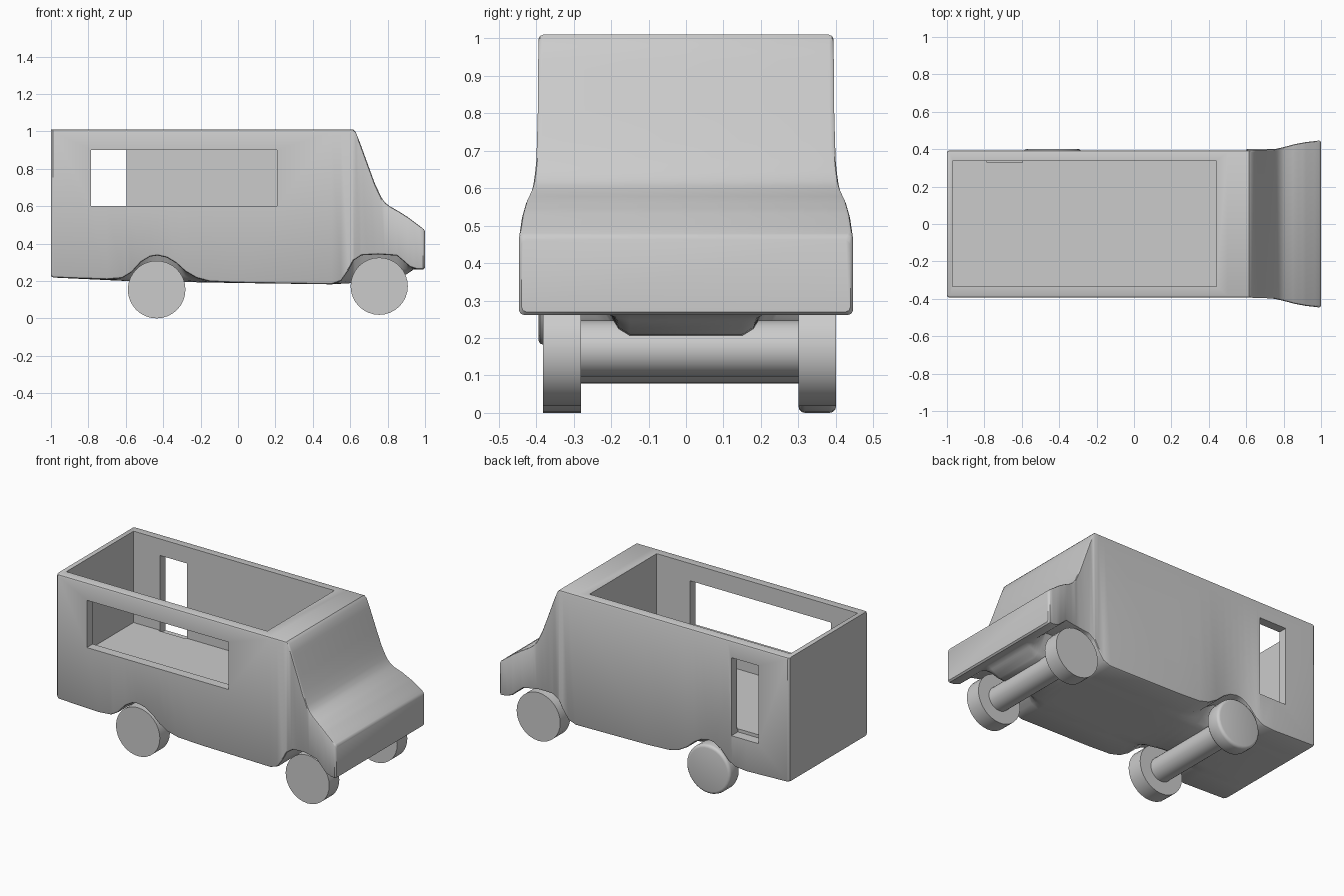
import bpy, bmesh, math

if "Cube" in bpy.data.objects:
    bpy.data.objects.remove(bpy.data.objects["Cube"])

# (x, z) or (x, half-width) profiles along the van
TOP = [(-1, 1.01), (.615, 1.01), (.63, .995), (.65, .945), (.69, .835), (.73, .725),
       (.765, .65), (.785, .62), (.81, .60), (.86, .572), (.91, .54), (.97, .495), (.995, .475), (1, .462)]
SIDE = [(-1, .225), (-.985, .218), (-.7, .208), (-.62, .215), (-.57, .245), (-.52, .30), (-.47, .33),
        (-.43, .336), (-.38, .325), (-.33, .295), (-.28, .25), (-.22, .215), (-.15, .197),
        (0, .19), (.5, .182), (.55, .20), (.59, .255), (.62, .31), (.66, .337), (.75, .342),
        (.85, .335), (.88, .31), (.92, .275), (.96, .262), (.99, .262), (1, .27)]
MID = [(-1, .225), (-.985, .218), (-.6, .20), (0, .189), (.5, .182), (.75, .197), (.85, .21),
       (.9, .235), (.94, .262), (.99, .262), (1, .27)]
WIDTH = [(-1, .385), (-.99, .394), (.62, .394), (.7, .396), (.75, .40), (.8, .411), (.86, .427),
         (.92, .438), (.99, .446), (1, .439)]


def sample(table, x):
    for (x0, a), (x1, b) in zip(table, table[1:]):
        if x <= x1:
            return a + (b - a) * (x - x0) / (x1 - x0)
    return table[-1][1]


def make(name, bm):
    bmesh.ops.recalc_face_normals(bm, faces=bm.faces)
    me = bpy.data.meshes.new(name)
    bm.to_mesh(me)
    bm.free()
    ob = bpy.data.objects.new(name, me)
    bpy.context.collection.objects.link(ob)
    return ob


def activate(ob):
    bpy.ops.object.select_all(action='DESELECT')
    ob.select_set(True)
    bpy.context.view_layer.objects.active = ob


def smooth(ob):
    activate(ob)
    bpy.ops.object.shade_smooth_by_angle(angle=math.radians(35))


# Body: cross-sections lofted from rear to nose
bm = bmesh.new()
rings = []
for x in sorted({p[0] for t in (TOP, SIDE, MID, WIDTH) for p in t}):
    t, s, m, w = (sample(tab, x) for tab in (TOP, SIDE, MID, WIDTH))
    r = .012
    half = [(.15, m), (.18, m + (s - m) * .15), (.205, m + (s - m) * .5), (.24, s),
            (w - r, s), (w - r * .3, s + r * .3), (w, s + r),
            (w, t - r), (w - r * .3, t - r * .3), (w - r, t)]
    ring = half + [(-y, z) for y, z in reversed(half)]
    rings.append([bm.verts.new((x, y, z)) for y, z in ring])
for a, b in zip(rings, rings[1:]):
    n = len(a)
    for i in range(n):
        j = (i + 1) % n
        bm.faces.new((a[i], a[j], b[j], b[i]))
bm.faces.new(rings[0])
bm.faces.new(rings[-1])
body = make("van_body", bm)


def cut(name, lo, hi):
    bm = bmesh.new()
    bmesh.ops.create_cube(bm, size=1)
    for v in bm.verts:
        v.co = [(l + h) / 2 + c * (h - l) for l, h, c in zip(lo, hi, v.co)]
    cutter = make(name, bm)
    cutter.hide_render = True
    mod = body.modifiers.new(name, 'BOOLEAN')
    mod.operation, mod.solver, mod.object = 'DIFFERENCE', 'EXACT', cutter
    activate(body)
    bpy.ops.object.modifier_apply(modifier=name)
    bpy.data.objects.remove(cutter)


# Open interior, serving window and side door
cut("interior_cutter", (-.97, -.335, .43), (.44, .338, 1.2))
cut("window_cutter", (-.785, -.6, .60), (.208, -.3, .90))
cut("door_cutter", (-.785, .33, .41), (-.595, .6, .905))
smooth(body)


def cylinder(name, x, z, radius, y0, y1, bevel=0):
    bpy.ops.mesh.primitive_cylinder_add(vertices=32, radius=radius, depth=y1 - y0,
                                        location=(x, (y0 + y1) / 2, z),
                                        rotation=(math.pi / 2, 0, 0))
    ob = bpy.context.object
    ob.name = name
    if bevel:
        mod = ob.modifiers.new("rounding", 'BEVEL')
        mod.width, mod.segments = bevel, 3
        bpy.ops.object.modifier_apply(modifier="rounding")
    smooth(ob)


# Wheels and axles; one rear wheel has a rounded rim
for end, x, z, r in (("rear", -.435, .154, .154), ("front", .755, .172, .153)):
    cylinder(end + "_axle", x, z, .075, -.30, .32)
    cylinder(end + "_wheel_near", x, z, r, -.382, -.281)
    cylinder(end + "_wheel_far", x, z, r, .30, .401, .018 if end == "rear" else 0)
